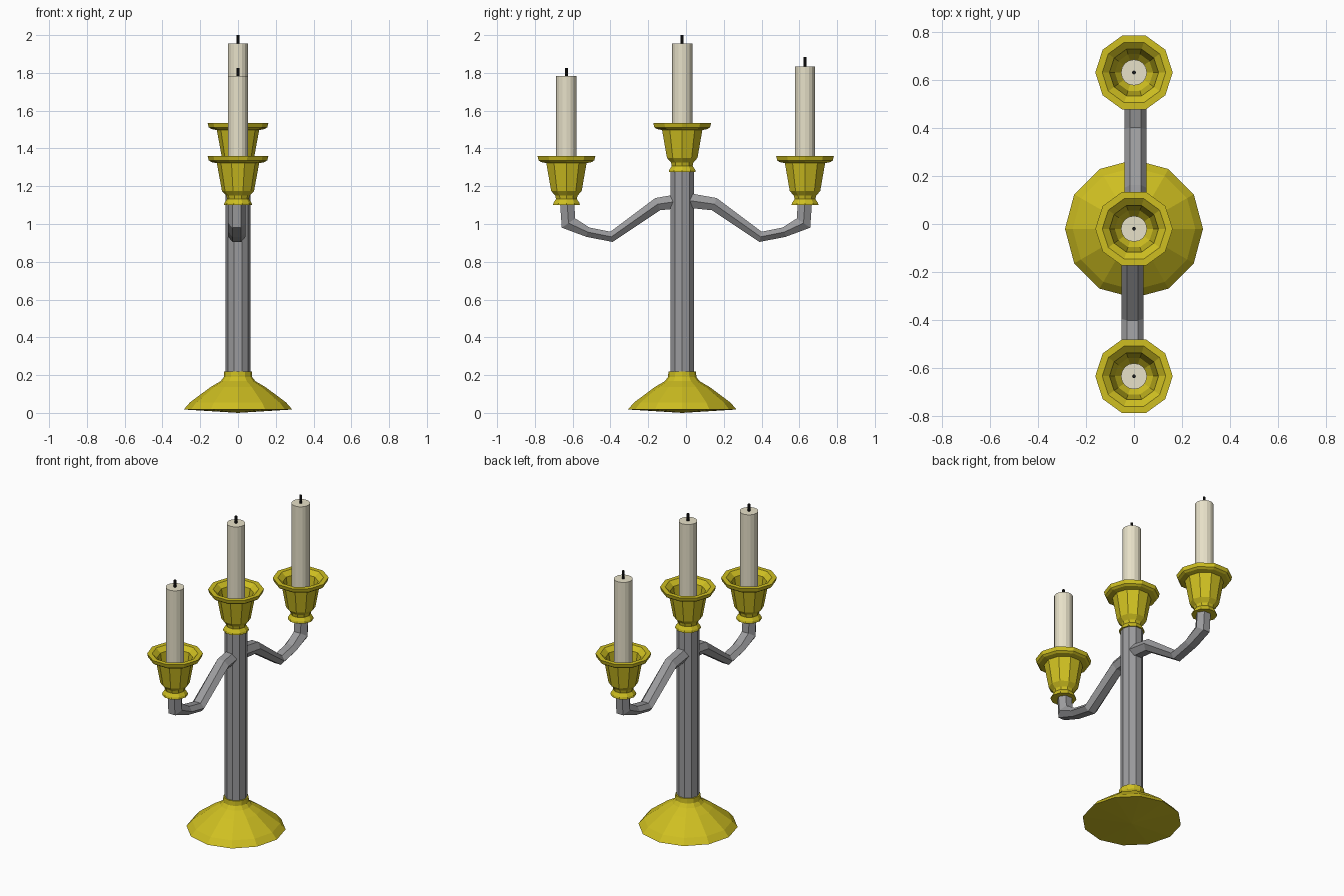
import bpy, bmesh, math
from mathutils import Vector

if "Cube" in bpy.data.objects:
    bpy.data.objects.remove(bpy.data.objects["Cube"])


def material(name, rgb):
    m = bpy.data.materials.new(name)
    m.diffuse_color = (*rgb, 1)
    m.use_nodes = True
    m.node_tree.nodes["Principled BSDF"].inputs["Base Color"].default_value = m.diffuse_color
    return m


gold = material("gold", (0.62, 0.52, 0.015))
wax = material("wax", (0.8, 0.75, 0.58))
black = material("wick_black", (0.01, 0.01, 0.01))
steel = material("steel", (0.33, 0.33, 0.34))


def finish(name, bm, mat):
    bmesh.ops.recalc_face_normals(bm, faces=bm.faces)
    me = bpy.data.meshes.new(name)
    bm.to_mesh(me)
    bm.free()
    me.materials.append(mat)
    ob = bpy.data.objects.new(name, me)
    bpy.context.collection.objects.link(ob)
    return ob


def loft(bm, rings):
    # bridge rings of equal size; a one-vertex ring makes a fan
    for a, b in zip(rings, rings[1:]):
        n = max(len(a), len(b))
        for i in range(n):
            j = (i + 1) % n
            if len(a) == 1:
                bm.faces.new((a[0], b[j], b[i]))
            elif len(b) == 1:
                bm.faces.new((a[i], a[j], b[0]))
            else:
                bm.faces.new((a[i], a[j], b[j], b[i]))


def lathe(name, profile, sides, mat, at=(0, 0, 0)):
    bm = bmesh.new()
    rings = []
    for r, z in profile:
        if r == 0:
            rings.append([bm.verts.new((0, 0, z))])
        else:
            rings.append([bm.verts.new((r * math.cos(math.tau * i / sides),
                                        r * math.sin(math.tau * i / sides), z))
                          for i in range(sides)])
    loft(bm, rings)
    ob = finish(name, bm, mat)
    ob.location = at
    return ob


def rod(name, r, z0, z1, sides, mat, at):
    return lathe(name, [(0, z0), (r, z0), (r, z1), (0, z1)], sides, mat, at)


def arm(name, side):
    # hexagonal tube swept along a path of (y, z, half thickness)
    path = [(0.01, 1.125, .045), (0.15, 1.105, .04), (0.395, 0.932, .032),
            (0.52, 0.957, .03), (0.622, 1.005, .05), (0.63, 1.12, .043)]
    pts = [Vector((0, p[0], p[1])) for p in path]
    bm = bmesh.new()
    rings = []
    for k, p in enumerate(pts):
        t = Vector()
        if k > 0:
            t += (p - pts[k - 1]).normalized()
        if k < len(pts) - 1:
            t += (pts[k + 1] - p).normalized()
        t.normalize()
        n = Vector((0, -t.z, t.y))
        ring = []
        for i in range(6):
            a = math.tau * i / 6
            v = p + Vector((0.046 * math.cos(a) + 0.006, 0, 0)) + n * (path[k][2] * math.sin(a))
            ring.append(bm.verts.new((v.x * side, v.y * side, v.z)))
        rings.append(ring)
    loft(bm, rings)
    bm.faces.new(rings[0])
    bm.faces.new(rings[-1])
    return finish(name, bm, steel)


# Foot and central column
Y = -0.02
lathe("base", [(0, 0), (0.287, 0.018), (0.255, 0.055), (0.145, 0.137), (0.092, 0.168),
               (0.075, 0.19), (0.073, 0.22), (0, 0.22)], 12, gold, (0, Y, 0))
rod("column", 0.066, 0.15, 1.29, 10, steel, (0, Y, 0))

# Side arms
arm("right_arm", 1)
arm("left_arm", -1)

# Cups with candles: name, y, cup bottom, candle top, wick top
cup = [(0, 0), (0.075, 0), (0.072, 0.012), (0.058, 0.032), (0.062, 0.05), (0.085, 0.075),
       (0.112, 0.222), (0.142, 0.228), (0.155, 0.237), (0.161, 0.26), (0.132, 0.26),
       (0.102, 0.235), (0.08, 0.095), (0.05, 0.06), (0, 0.06)]
for name, y, z, top, tip in [("middle", Y, 1.275, 1.955, 2.0),
                             ("right", 0.63, 1.10, 1.835, 1.885),
                             ("left", -0.633, 1.10, 1.783, 1.827)]:
    lathe(name + "_cup", cup, 10, gold, (0, y, z))
    rod(name + "_candle", 0.054, z + 0.06, top, 16, wax, (0, y, 0))
    rod(name + "_wick", 0.008, top - 0.01, tip, 8, black, (0, y, 0))
